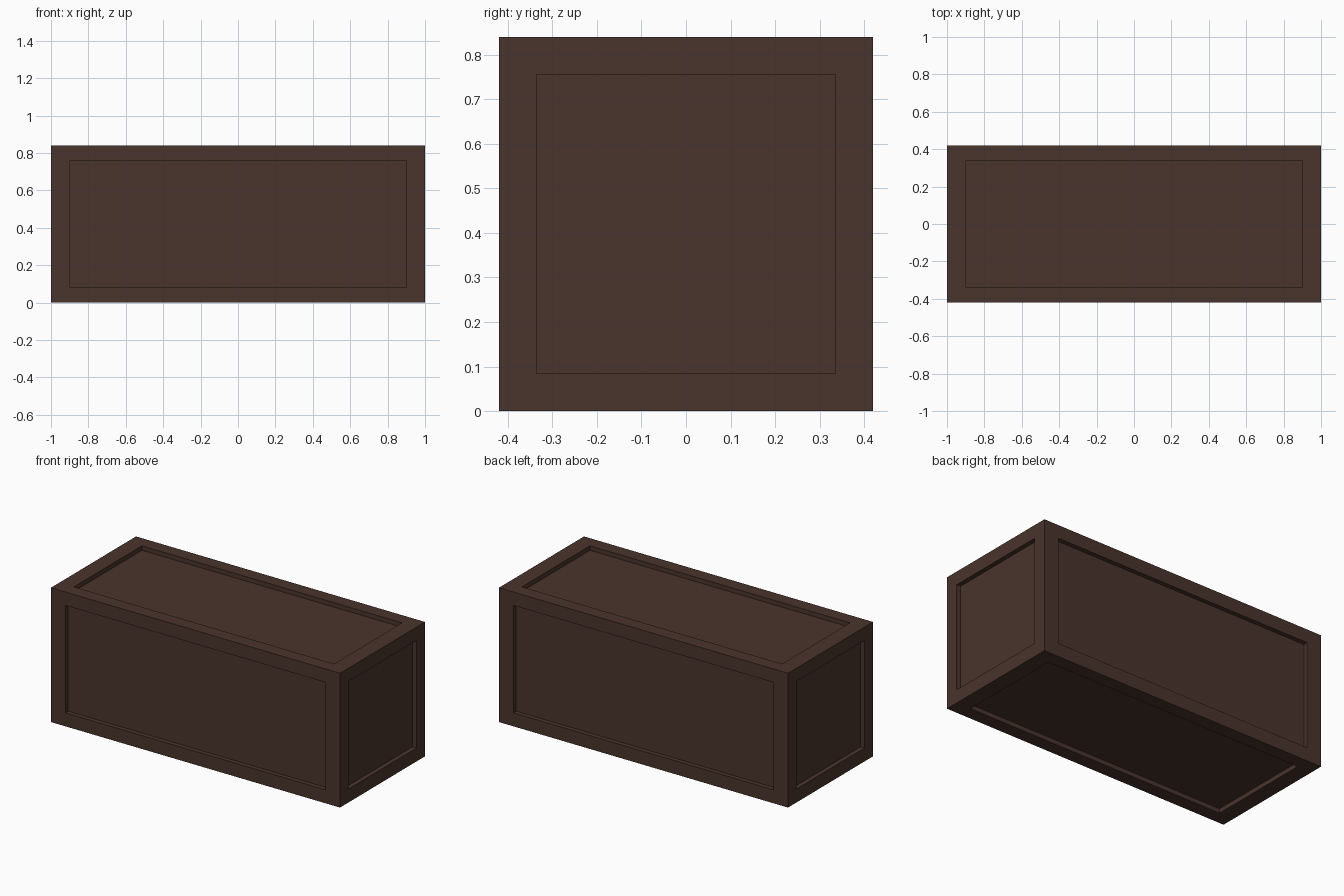
import bpy, bmesh

if "Cube" in bpy.data.objects:
    bpy.data.objects.remove(bpy.data.objects["Cube"])

LENGTH, WIDTH, HEIGHT = 2.0, 0.84, 0.84
DEPTH = 0.028       # how far each panel is sunk
BORDER = 0.1        # panel border on x
BORDER_SHORT = 0.084  # panel border on y and z

wood = bpy.data.materials.new("dark brown")
wood.diffuse_color = (0.067, 0.034, 0.025, 1)
wood.use_nodes = True
wood.node_tree.nodes["Principled BSDF"].inputs["Base Color"].default_value = wood.diffuse_color

# Solid block standing on the ground
bm = bmesh.new()
bmesh.ops.create_cube(bm, size=1)
for v in bm.verts:
    v.co = (v.co.x * LENGTH, v.co.y * WIDTH, (v.co.z + 0.5) * HEIGHT)

# Inset a panel in every side, fit its border, then sink it straight in
limits = (LENGTH / 2 - BORDER, WIDTH / 2 - BORDER_SHORT, HEIGHT / 2 - BORDER_SHORT)
centre = (0, 0, HEIGHT / 2)
for face in list(bm.faces):
    normal = face.normal.copy() if face.normal.length else None
    face.normal_update()
    normal = face.normal.copy()
    bmesh.ops.inset_individual(bm, faces=[face], thickness=0.05)
    for v in face.verts:
        for i in range(3):
            if abs(normal[i]) < 0.5:
                side = 1 if v.co[i] > centre[i] else -1
                v.co[i] = centre[i] + side * limits[i]
    floor = bmesh.ops.extrude_discrete_faces(bm, faces=[face])["faces"][0]
    for v in floor.verts:
        v.co -= normal * DEPTH

bmesh.ops.recalc_face_normals(bm, faces=bm.faces)
mesh = bpy.data.meshes.new("panelled_block")
bm.to_mesh(mesh)
bm.free()
mesh.materials.append(wood)
block = bpy.data.objects.new("panelled_block", mesh)
bpy.context.collection.objects.link(block)
